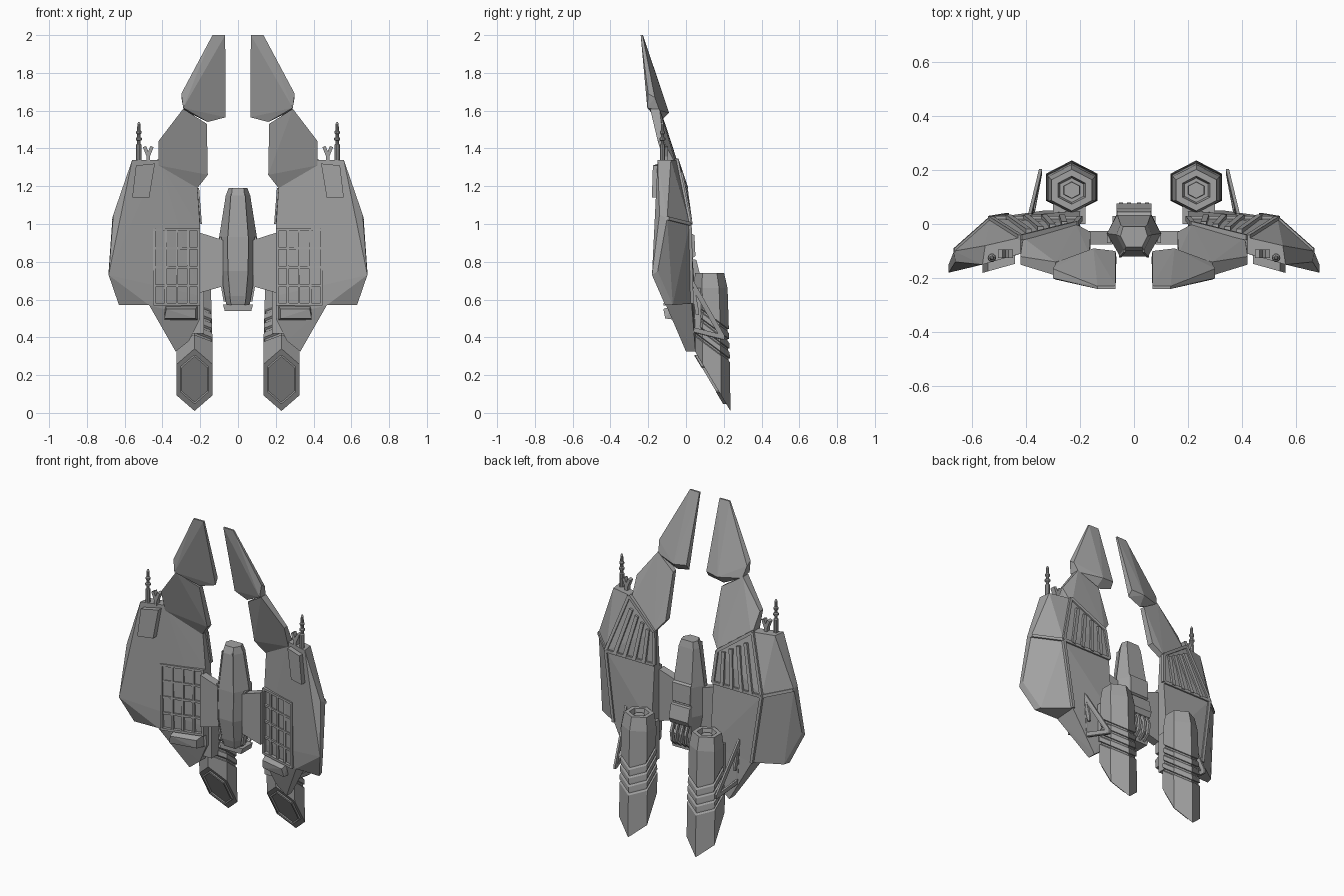
import bpy, bmesh, math
from mathutils import Vector

grey = bpy.data.materials.new("hull_grey")
grey.diffuse_color = (0.36, 0.36, 0.36, 1)


def finish(name, bm, mirror):
    bmesh.ops.recalc_face_normals(bm, faces=bm.faces[:])
    me = bpy.data.meshes.new(name)
    bm.to_mesh(me)
    bm.free()
    me.materials.append(grey)
    ob = bpy.data.objects.new(name, me)
    bpy.context.collection.objects.link(ob)
    if mirror:
        m = ob.modifiers.new("mirror", 'MIRROR')
        m.use_mirror_merge = False
    return ob


def add_hull(bm, pts):
    vs = [bm.verts.new(p) for p in pts]
    r = bmesh.ops.convex_hull(bm, input=vs)
    junk = [v for v in r["geom_interior"] + r["geom_unused"] if isinstance(v, bmesh.types.BMVert)]
    bmesh.ops.delete(bm, geom=list(set(junk)), context='VERTS')


def hull(name, pts, mirror=True):
    bm = bmesh.new()
    add_hull(bm, pts)
    bmesh.ops.dissolve_limit(bm, angle_limit=0.01, verts=bm.verts[:], edges=bm.edges[:])
    return finish(name, bm, mirror)


def loft(name, rings, mirror=True):
    bm = bmesh.new()
    rows = [[bm.verts.new(p) for p in ring] for ring in rings]
    n = len(rows[0])
    for a, b in zip(rows, rows[1:]):
        for i in range(n):
            bm.faces.new((a[i], a[(i + 1) % n], b[(i + 1) % n], b[i]))
    bm.faces.new(rows[0])
    bm.faces.new(rows[-1])
    return finish(name, bm, mirror)


def beams(name, segs, w, d, mirror=True):
    # square bars between point pairs: w across, d along y
    bm = bmesh.new()
    for a, b in segs:
        a, b = Vector(a), Vector(b)
        s = (b - a).cross(Vector((0, 1, 0))).normalized() * w / 2
        e = Vector((0, d / 2, 0))
        add_hull(bm, [p + i * s + j * e for p in (a, b) for i in (-1, 1) for j in (-1, 1)])
    return finish(name, bm, mirror)


def plate(name, outline, front, back, mirror=True):
    # outline (x, z) hulled between two depth functions
    return hull(name, [(x, f(x), z) for x, z in outline for f in (front, back)], mirror)


def wing_y(x):
    return -0.03 - 0.28 * (x - 0.2)


# main wing body
A, B, C = (0.42, -0.05, 1.34), (0.55, -0.08, 1.34), (0.53, 0.02, 1.0)
D, E, F, G = (0.47, 0.03, 0.58), (0.2, 0.02, 1.0), (0.2, 0.05, 0.62), (0.215, 0.0, 1.19)
hull("wing_body", [A, B, C, D, E, F, G,
     (0.42, -0.11, 1.34), (0.56, -0.15, 1.34), (0.66, -0.14, 1.05), (0.685, -0.18, 0.73),
     (0.63, -0.11, 0.57), (0.47, wing_y(0.47), 0.57), (0.2, wing_y(0.2), 0.97),
     (0.2, wing_y(0.2), 0.62), (0.215, wing_y(0.215), 1.19),
     (0.665, -0.10, 1.03), (0.685, -0.15, 0.75), (0.62, -0.07, 0.57)])

# lower fin
hull("lower_fin", [(0.47, wing_y(0.47), 0.57), D, F, (0.2, wing_y(0.2), 0.62), (0.2, -0.02, 0.5),
     (0.2, 0.05, 0.5), (0.33, 0.0, 0.325), (0.33, 0.05, 0.325), (0.26, 0.0, 0.38), (0.26, 0.05, 0.38)])

# curved prongs in two blades
hull("lower_blade", [(0.215, -0.04, 1.19), (0.215, 0.0, 1.19), (0.16, -0.07, 1.26), (0.16, -0.03, 1.26),
     (0.165, -0.14, 1.53), (0.165, -0.11, 1.53), (0.29, -0.19, 1.61), (0.29, -0.14, 1.61),
     (0.42, -0.15, 1.44), (0.42, -0.12, 1.44), (0.42, -0.11, 1.31), (0.41, -0.05, 1.31)])
hull("upper_blade", [(0.068, -0.24, 2.0), (0.068, -0.228, 2.0), (0.135, -0.24, 2.0), (0.135, -0.23, 2.0),
     (0.3, -0.2, 1.69), (0.3, -0.165, 1.67), (0.29, -0.205, 1.615), (0.285, -0.14, 1.6),
     (0.065, -0.125, 1.565), (0.068, -0.10, 1.6), (0.16, -0.14, 1.54), (0.15, -0.09, 1.59)])

# front lattice panel: frame and bars
L = lambda x, z: (x, wing_y(x) - 0.004, z)
xs = [0.207, 0.263, 0.323, 0.383, 0.443]
zs = [0.575, 0.625, 0.73, 0.85, 0.97]
zs = [0.575 + 0.0985 * i for i in range(5)]
beams("lattice_frame", [(L(x, 0.57), L(x, 0.975)) for x in (xs[0], xs[-1])] +
      [(L(0.2, z), L(0.448, z)) for z in (zs[0], zs[-1])], 0.014, 0.03)
beams("lattice_columns", [(L(x, 0.575), L(x, 0.97)) for x in xs[1:-1]], 0.013, 0.022)
beams("lattice_rows", [(L(0.207, z), L(0.443, z)) for z in zs[1:-1]], 0.013, 0.022)

# front armour blocks
plate("shoulder_block", [(0.44, 1.32), (0.54, 1.31), (0.47, 1.14), (0.56, 1.14)],
      lambda x: wing_y(x) - 0.05, lambda x: wing_y(x) + 0.03)
hull("chin_block", [(0.21, -0.01, 0.57), (0.385, -0.06, 0.57), (0.21, -0.0, 0.49), (0.385, -0.04, 0.49),
     (0.225, -0.085, 0.55), (0.38, -0.12, 0.55), (0.225, -0.08, 0.5), (0.39, -0.11, 0.5)])

# raised ribs on the back
T = (0.665, -0.10, 1.03)
beams("back_ribs", [(E, C), (C, A), (G, A), (C, T), (C, D), (E, G)], 0.018, 0.02)
mix = lambda p, q, t: Vector(p).lerp(Vector(q), t)
beams("back_slats", [(mix(E, C, t), mix(G, A, t).lerp(mix(E, C, t), 0.12)) for t in (0.2, 0.4, 0.6, 0.8)], 0.022, 0.03)


# hexagonal engine with slanted bands and a slanted lower cut
def hexring(r, cy, z, slope=0.0):
    out = []
    for i in range(6):
        a = math.radians(90 + 60 * i)
        x, y = 0.23 + 1.12 * r * math.cos(a), cy + r * math.sin(a)
        out.append((x, y, z + slope * (y - cy)))
    return out


rings = [hexring(0.098, 0.137, 0.175, -1.68)]
for i in range(4):
    z = 0.34 + 0.05 * i
    r = 0.098 - 0.002 * i
    rings += [hexring(r, 0.135, z, -0.75), hexring(r - 0.008, 0.135, z + 0.006, -0.75),
              hexring(r - 0.008, 0.135, z + 0.016, -0.75), hexring(r, 0.135, z + 0.022, -0.75)]
rings += [hexring(0.09, 0.13, 0.66), hexring(0.077, 0.125, 0.74), hexring(0.052, 0.125, 0.74),
          hexring(0.045, 0.125, 0.71)]
loft("engine", rings)
ends = hexring(0.075, 0.132, 0.178, -1.68)
beams("engine_intake_rim", list(zip(ends, ends[1:] + ends[:1])), 0.01, 0.022)
loft("engine_core", [hexring(0.032, 0.125, 0.70), hexring(0.03, 0.125, 0.725)])

# triangular brace beside each engine
P, Q, R = (0.385, 0.03, 0.69), (0.375, 0.035, 0.44), (0.345, 0.195, 0.4)
S = (0.375, 0.06, 0.53)
bm = bmesh.new()
for a, b in ((P, Q), (Q, R), (R, P), (P, S)):
    add_hull(bm, [Vector(p) + Vector((i * 0.006, j * 0.008, k * 0.012)) for p in (a, b)
                  for i in (-1, 1) for j in (-1, 1) for k in (-1, 1)])
finish("engine_brace", bm, True)
hull("engine_mount", [(x, y, z) for x in (0.18, 0.3) for y in (0.0, 0.08) for z in (0.42, 0.66)])

# connecting pylons
hull("pylon", [(x, y, z) for x, t, b in ((0.08, 0.915, 0.67), (0.14, 0.92, 0.66), (0.205, 0.955, 0.635))
               for y in (-0.075, -0.025) for z in (t, b)])


# cockpit pod
def podring(wf, w, wb, yf, ym, yb, z):
    half = [(wf, yf), (w, ym), (wb, yb)]
    return [(x, y, z) for x, y in half] + [(-x, y, z) for x, y in reversed(half)]


loft("cockpit", [podring(0.035, 0.06, 0.045, -0.085, -0.04, 0.02, 0.57),
                 podring(0.04, 0.075, 0.055, -0.1, -0.04, 0.03, 0.62),
                 podring(0.052, 0.1, 0.062, -0.12, -0.035, 0.04, 0.75),
                 podring(0.052, 0.1, 0.062, -0.12, -0.035, 0.035, 0.93),
                 podring(0.035, 0.065, 0.05, -0.1, -0.04, 0.0, 1.15),
                 podring(0.03, 0.05, 0.04, -0.085, -0.045, -0.01, 1.19)], False)
beams("canopy_rails", [((0.052, -0.118, 0.92), (0.034, -0.099, 1.16)), ((0.052, -0.118, 0.92), (0.05, -0.118, 0.75)),
                       ((0.05, -0.118, 0.75), (0.036, -0.088, 0.585))], 0.007, 0.012)
beams("cockpit_side_rails", [((0.093, -0.055, 0.93), (0.093, -0.055, 0.72)),
                             ((0.093, -0.055, 0.72), (0.07, -0.05, 0.59))], 0.012, 0.03)
hull("cockpit_base", [(x, y, z) for x, z in ((0.08, 0.575), (-0.08, 0.575), (0.07, 0.54), (-0.07, 0.54))
                      for y in (-0.07, 0.03)], False)
hull("back_block", [(x, y, z) for x in (-0.062, 0.062)
                    for y, z in ((0, 0.97), (0.045, 0.94), (0.05, 0.83), (0, 0.8))], False)
hull("back_pack", [(x, y, z) for x in (-0.065, 0.065)
                   for y, z in ((0, 0.82), (0.055, 0.81), (0.075, 0.73), (0.06, 0.7), (0, 0.69))], False)
pipe = [(0.05, 0.7), (0.07, 0.65), (0.06, 0.59), (0.02, 0.555)]
beams("back_pipes", [((x, *p), (x, *q)) for x in (0.018, 0.048) for p, q in zip(pipe, pipe[1:])], 0.014, 0.02)


# antenna and small fork
def ring(x, y, z, r, n=10):
    return [(x + r * math.cos(2 * math.pi * i / n), y + r * math.sin(2 * math.pi * i / n), z) for i in range(n)]


prof = [(1.32, 0.014), (1.42, 0.014), (1.425, 0.009), (1.44, 0.009), (1.445, 0.016), (1.455, 0.016),
        (1.46, 0.009), (1.475, 0.009), (1.48, 0.014), (1.49, 0.014), (1.495, 0.009), (1.53, 0.008), (1.54, 0.004)]
loft("antenna", [ring(0.525, -0.125, z, r) for z, r in prof])
beams("antenna_fork", [((0.475, -0.11, 1.33), (0.475, -0.11, 1.37)), ((0.475, -0.11, 1.36), (0.455, -0.11, 1.41)),
                       ((0.475, -0.11, 1.36), (0.495, -0.11, 1.41))], 0.018, 0.03)
